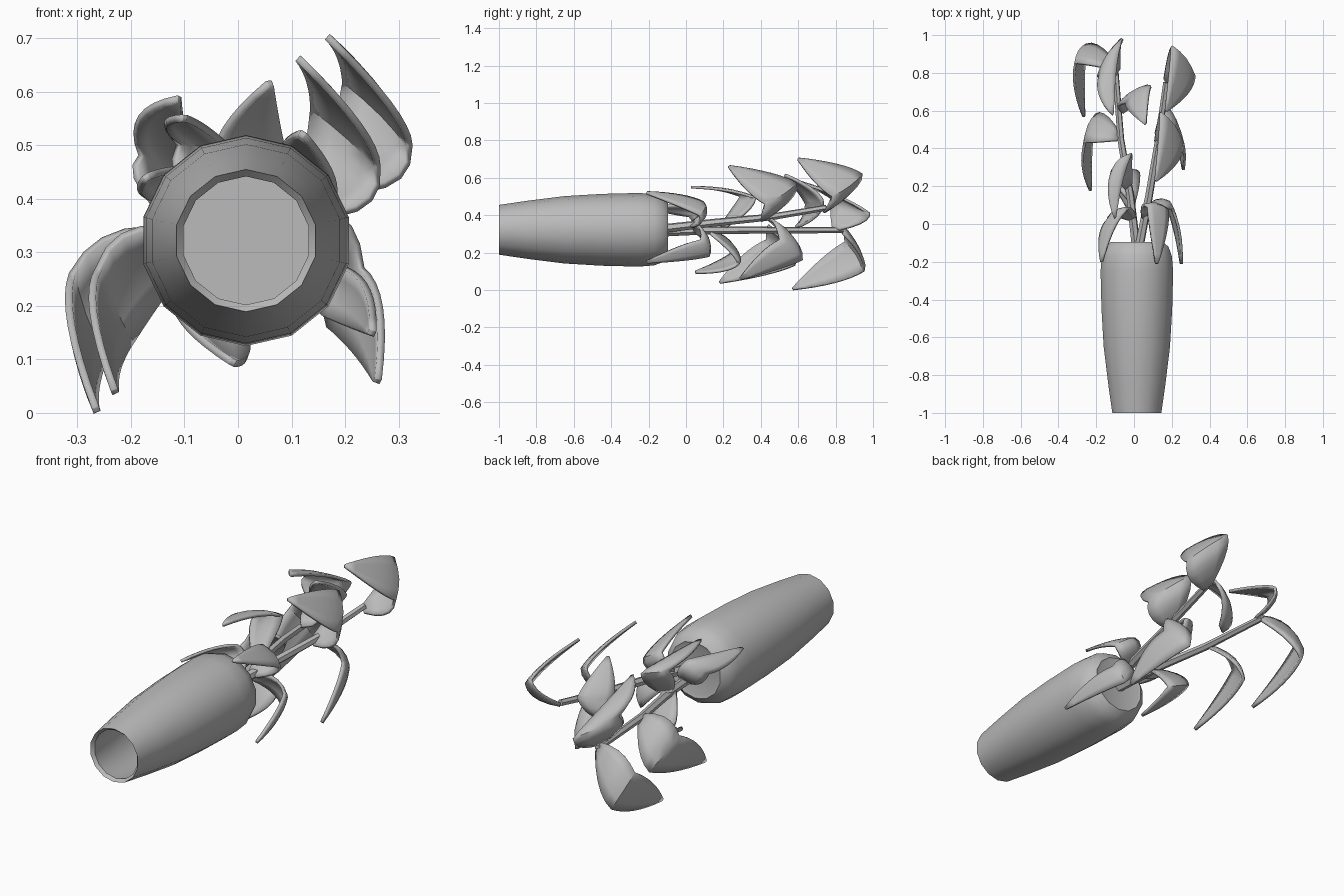
import bpy, bmesh, math
from mathutils import Vector

cube = bpy.data.objects.get("Cube")
if cube:
    bpy.data.objects.remove(cube, do_unlink=True)

grey = bpy.data.materials.new("plain_grey")
grey.use_nodes = True
grey.diffuse_color = (0.5, 0.5, 0.5, 1)
grey.node_tree.nodes["Principled BSDF"].inputs["Base Color"].default_value = (0.5, 0.5, 0.5, 1)

AXIS = Vector((0.015, 0, 0.322))


def finish(name, bm, angle=35):
    bmesh.ops.recalc_face_normals(bm, faces=bm.faces)
    mesh = bpy.data.meshes.new(name)
    bm.to_mesh(mesh)
    bm.free()
    obj = bpy.data.objects.new(name, mesh)
    bpy.context.collection.objects.link(obj)
    mesh.materials.append(grey)
    bpy.ops.object.select_all(action='DESELECT')
    obj.select_set(True)
    bpy.context.view_layer.objects.active = obj
    bpy.ops.object.shade_smooth_by_angle(angle=math.radians(angle))
    return obj


def skin_rings(name, rings):
    """Close a row of vertex rings into a capped tube."""
    bm = bmesh.new()
    rings = [[bm.verts.new(co) for co in ring] for ring in rings]
    count = len(rings[0])
    for a, b in zip(rings, rings[1:]):
        for i in range(count):
            j = (i + 1) % count
            bm.faces.new((a[i], a[j], b[j], b[i]))
    bm.faces.new(rings[0])
    bm.faces.new(rings[-1])
    return finish(name, bm)


def lathe(name, profile, sides):
    """Revolve (y, radius) pairs around the long axis of the vase."""
    angles = [math.tau * (i + 0.5) / sides for i in range(sides)]
    skin_rings(name, [[AXIS + Vector((r * math.cos(a), y, r * math.sin(a))) for a in angles]
                      for y, r in profile])


def stem(name, points, r0, r1, sides=6):
    """Tapered tube along a few points."""
    pts = [Vector(p) for p in points]
    rings = []
    for k, p in enumerate(pts):
        d = (pts[min(k + 1, len(pts) - 1)] - pts[max(k - 1, 0)]).normalized()
        u = d.cross(Vector((0.3, 0, 1))).normalized()
        v = d.cross(u)
        r = r0 + (r1 - r0) * k / (len(pts) - 1)
        rings.append([p + r * (u * math.cos(a) + v * math.sin(a))
                      for a in (math.tau * i / sides for i in range(sides))])
    skin_rings(name, rings)


def leaf(name, base, p, q, tip, neck_rows=5, blade_rows=8, cols=4):
    """Folded leaf: broad neck, bend between p and q, blade running back to a point."""
    base, p, q, tip = (Vector(v) for v in (base, p, q, tip))
    across = (p - q).normalized()
    half = (p - q).length / 2
    out = (p + q) / 2 - (base + tip) / 2
    out = (out - across * out.dot(across)).normalized()

    def edge(side, t):
        bend = p if side > 0 else q
        if t < 0:  # neck, from the stem to the bend
            s, start, end = t + 1, base + across * side * 0.025, bend
            flare, lift = 0.3, 0.03
        else:      # blade, from the bend to the tip
            s, start, end = t, bend, tip + across * side * 0.006
            flare, lift = 0.24, 0.03
        hump = 4 * s * (1 - s)
        return start.lerp(end, s) + hump * (across * side * half * flare + out * lift)

    steps = [i / neck_rows - 1 for i in range(neck_rows)] + [i / blade_rows for i in range(blade_rows + 1)]
    bm = bmesh.new()
    grid = []
    for t in steps:
        cup = out * 0.018 * (1 - t * t)
        e0, e1 = edge(1, t), edge(-1, t)
        grid.append([bm.verts.new(e0.lerp(e1, j / cols) + cup * math.sin(math.pi * j / cols))
                     for j in range(cols + 1)])
    for a, b in zip(grid, grid[1:]):
        for j in range(cols):
            bm.faces.new((a[j], a[j + 1], b[j + 1], b[j]))
    obj = finish(name, bm, 40)
    solid = obj.modifiers.new("thickness", 'SOLIDIFY')
    solid.thickness = 0.014
    solid.offset = 0


# Vase: hollow bulging shell, open at the foot and closed at the shoulder
lathe("vase", [(-0.115, 0.135), (-0.2, 0.176), (-0.45, 0.178), (-0.65, 0.166), (-0.85, 0.141),
               (-0.985, 0.12), (-1, 0.133), (-0.85, 0.155), (-0.65, 0.18),
               (-0.45, 0.192), (-0.25, 0.197), (-0.17, 0.19), (-0.12, 0.172),
               (-0.095, 0.14), (-0.1, 0.125)], 14)

# Two long stems that carry all the leaves
stem("right_stem", [(0.01, -0.11, 0.31), (-0.02, 0.15, 0.32), (-0.07, 0.45, 0.32), (-0.1, 0.84, 0.32)], 0.024, 0.016)
stem("left_stem", [(0.03, -0.11, 0.33), (0.08, 0.15, 0.36), (0.13, 0.45, 0.39), (0.17, 0.75, 0.44)], 0.024, 0.016)

# Leaves: base, two ends of the bend, tip
LEAVES = {
    "low_right_outer": ((-0.1, 0.83, 0.32), (-0.31, 0.85, 0.26), (-0.25, 0.95, 0.1), (-0.265, 0.57, 0.006)),
    "low_right_inner": ((-0.08, 0.46, 0.32), (-0.26, 0.43, 0.27), (-0.2, 0.58, 0.13), (-0.23, 0.18, 0.04)),
    "high_left_outer": ((0.17, 0.75, 0.43), (0.2, 0.94, 0.62), (0.32, 0.78, 0.5), (0.17, 0.6, 0.7)),
    "high_left_inner": ((0.12, 0.42, 0.38), (0.14, 0.59, 0.57), (0.26, 0.42, 0.46), (0.115, 0.23, 0.66)),
    "high_right_outer": ((-0.09, 0.8, 0.33), (-0.06, 0.98, 0.41), (-0.18, 0.79, 0.48), (-0.11, 0.58, 0.585)),
    "high_middle": ((-0.04, 0.6, 0.34), (0.09, 0.73, 0.48), (-0.04, 0.64, 0.46), (0.06, 0.53, 0.615)),
    "high_right_inner": ((-0.03, 0.2, 0.34), (-0.01, 0.37, 0.49), (-0.11, 0.29, 0.5), (-0.1, 0.03, 0.55)),
    "low_left_outer": ((0.12, 0.46, 0.36), (0.23, 0.5, 0.27), (0.17, 0.62, 0.16), (0.26, 0.29, 0.06)),
    "low_middle": ((-0.01, 0.13, 0.31), (0.02, 0.28, 0.14), (-0.12, 0.26, 0.21), (-0.01, 0.05, 0.095)),
    "high_left_short": ((0.06, 0.03, 0.35), (0.07, 0.09, 0.47), (0.18, 0.07, 0.4), (0.12, -0.21, 0.52)),
    "low_left_short": ((0.05, 0.04, 0.33), (0.2, 0.08, 0.27), (0.16, 0.12, 0.18), (0.25, -0.21, 0.15)),
    "high_right_short": ((-0.01, 0.03, 0.33), (-0.05, 0.06, 0.45), (-0.14, 0.02, 0.39), (-0.17, -0.2, 0.44)),
}
for name, corners in LEAVES.items():
    leaf(name + "_leaf", *corners)
